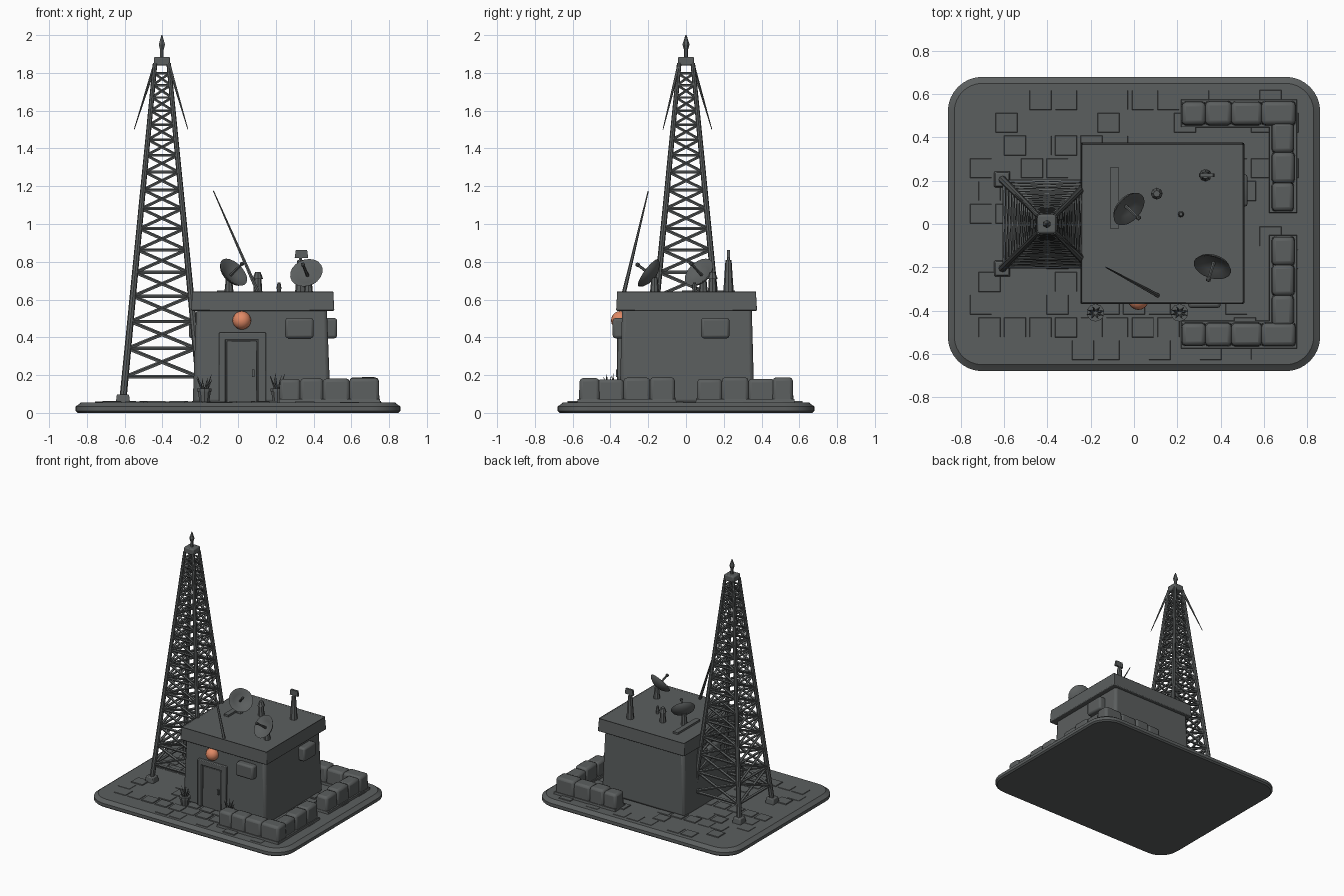
import bpy, bmesh, math, random
from mathutils import Vector, Matrix

if "Cube" in bpy.data.objects:
    bpy.data.objects.remove(bpy.data.objects["Cube"])

random.seed(4)


def material(name, rgb):
    m = bpy.data.materials.new(name)
    m.diffuse_color = (*rgb, 1)
    m.use_nodes = True
    m.node_tree.nodes["Principled BSDF"].inputs["Base Color"].default_value = m.diffuse_color
    return m


GREY = material("slate grey", (0.105, 0.113, 0.113))
ORANGE = material("lamp orange", (0.75, 0.25, 0.13))


def finish(bm, name, mat=GREY, bevel=0, angle=35):
    bmesh.ops.recalc_face_normals(bm, faces=bm.faces[:])
    me = bpy.data.meshes.new(name)
    bm.to_mesh(me)
    bm.free()
    ob = bpy.data.objects.new(name, me)
    bpy.context.collection.objects.link(ob)
    me.materials.append(mat)
    if bevel:
        b = ob.modifiers.new("soft edges", 'BEVEL')
        b.width, b.segments = bevel, 2
    bpy.ops.object.select_all(action='DESELECT')
    ob.select_set(True)
    bpy.context.view_layer.objects.active = ob
    bpy.ops.object.shade_smooth_by_angle(angle=math.radians(angle))
    return ob


def add_box(bm, x0, x1, y0, y1, z0, z1, tx=0, ty=0):
    """Box, with the top narrowed by tx and ty on each side."""
    v = [bm.verts.new(p) for p in (
        (x0, y0, z0), (x1, y0, z0), (x1, y1, z0), (x0, y1, z0),
        (x0 + tx, y0 + ty, z1), (x1 - tx, y0 + ty, z1),
        (x1 - tx, y1 - ty, z1), (x0 + tx, y1 - ty, z1))]
    for f in ((3, 2, 1, 0), (0, 1, 5, 4), (1, 2, 6, 5), (2, 3, 7, 6), (3, 0, 4, 7)):
        bm.faces.new([v[i] for i in f])
    return bm.faces.new(v[4:])


def add_strut(bm, a, b, r0, r1=None, sides=6):
    a, b = Vector(a), Vector(b)
    d = b - a
    mat = Matrix.Translation((a + b) / 2) @ d.to_track_quat('Z', 'Y').to_matrix().to_4x4()
    bmesh.ops.create_cone(bm, cap_ends=True, segments=sides, radius1=r0,
                          radius2=r0 if r1 is None else r1, depth=d.length, matrix=mat)


def box(name, *dims, bevel=0, **kw):
    bm = bmesh.new()
    add_box(bm, *dims, **kw)
    return finish(bm, name, bevel=bevel)


def loft(bm, rings):
    loops = [[bm.verts.new(p) for p in ring] for ring in rings]
    for a, b in zip(loops, loops[1:]):
        for i in range(len(a)):
            j = (i + 1) % len(a)
            bm.faces.new((a[i], a[j], b[j], b[i]))
    bm.faces.new(loops[0][::-1])
    bm.faces.new(loops[-1])


# Base slab with rounded corners and a stepped rim
def rounded_rect(inset, z):
    hx, hy, r, pts = 0.86 - inset, 0.68 - inset, 0.16 - inset, []
    for k, (sx, sy) in enumerate(((1, 1), (-1, 1), (-1, -1), (1, -1))):
        for i in range(9):
            t = math.radians(90 * k + 90 * i / 8)
            pts.append((sx * (hx - r) + r * math.cos(t), sy * (hy - r) + r * math.sin(t), z))
    return pts


bm = bmesh.new()
loft(bm, [rounded_rect(i, z) for i, z in
          ((0.012, 0), (0, 0.01), (0, 0.034), (0.015, 0.044), (0.03, 0.056))])
finish(bm, "base_slab")

# Slightly raised paving stones
bm = bmesh.new()
for ix in range(13):
    for iy in range(12):
        if random.random() < 0.45:
            x = -0.76 + ix * 0.118 + (iy % 2) * 0.04
            y = -0.63 + iy * 0.105
            if x + 0.11 < 0.78 and not (abs(x) > 0.6 and abs(y + 0.05) > 0.5):
                add_box(bm, x, x + 0.105, y, y + 0.095, 0.05,
                        0.058 + random.random() * 0.005, tx=0.004, ty=0.004)
finish(bm, "paving_stones")

# Hut walls
box("hut_walls", -0.24, 0.49, -0.352, 0.362, 0.05, 0.56, bevel=0.02, tx=0.02, ty=0.014)

# Roof slab with a sunken top
bm = bmesh.new()
top = add_box(bm, -0.248, 0.51, -0.37, 0.376, 0.54, 0.645, tx=0.006, ty=0.006)
bmesh.ops.inset_region(bm, faces=[top], thickness=0.07)
bmesh.ops.translate(bm, verts=top.verts[:], vec=(0, 0, -0.012))
finish(bm, "roof_slab", bevel=0.012)
box("roof_strip", -0.11, -0.07, -0.02, 0.26, 0.625, 0.648)

# Door and its frame
for n, d in (("left_door_jamb", (-0.10, -0.065, 0.055, 0.425)),
             ("right_door_jamb", (0.105, 0.148, 0.055, 0.425)),
             ("door_lintel", (-0.10, 0.148, 0.385, 0.425))):
    box(n, d[0], d[1], -0.364, -0.32, d[2], d[3], bevel=0.005)
box("door_panel", -0.06, 0.10, -0.356, -0.32, 0.055, 0.38, bevel=0.004)
box("door_handle", 0.075, 0.088, -0.37, -0.34, 0.19, 0.23)

# Wall boxes on the front and both sides
box("front_wall_box", 0.25, 0.40, -0.388, -0.32, 0.395, 0.502, bevel=0.014)
box("right_wall_box", 0.45, 0.525, 0.08, 0.23, 0.395, 0.502, bevel=0.014)
box("left_wall_box", -0.26, -0.2, -0.07, 0.08, 0.395, 0.502, bevel=0.014)

# Orange lamp above the door
bm = bmesh.new()
bmesh.ops.create_uvsphere(bm, u_segments=16, v_segments=10, radius=0.049,
                          matrix=Matrix.Translation((0.02, -0.348, 0.49)))
finish(bm, "door_lamp", ORANGE)

# Low L-shaped walls made of rounded blocks, mirrored front to back
for side, s in (("back", 1), ("front", -1)):
    bm, foot = bmesh.new(), bmesh.new()

    def block(b, x0, x1, y0, y1, z0, z1, t):
        add_box(b, x0, x1, min(s * y0, s * y1), max(s * y0, s * y1), z0, z1, tx=t, ty=t)

    xs, ys = (0.222, 0.33, 0.45, 0.59, 0.745), (0.06, 0.19, 0.33, 0.47)
    for a, b in zip(xs, xs[1:]):
        j = random.uniform(-0.006, 0.006)
        block(bm, a - 0.004, b + 0.004, 0.455, 0.567 + j / 2, 0.05, 0.184 + j, 0.004)
    for a, b in zip(ys, ys[1:]):
        j = random.uniform(-0.006, 0.006)
        block(bm, 0.635, 0.742 + j / 2, a - 0.004, b + 0.004, 0.05, 0.184 + j, 0.004)
    block(foot, 0.215, 0.755, 0.445, 0.577, 0.05, 0.073, 0.004)
    block(foot, 0.622, 0.755, 0.05, 0.46, 0.05, 0.073, 0.004)
    finish(bm, side + "_low_wall", bevel=0.018, angle=50)
    finish(foot, side + "_low_wall_footing")

# Lattice tower: legs, feet and crossed braces
CX, Z0, Z1 = -0.403, 0.06, 1.85
CORNERS = ((-1, -1), (1, -1), (1, 1), (-1, 1))


def half(z):
    return 0.207 + (0.036 - 0.207) * (z - Z0) / (Z1 - Z0)


def leg(c, z):
    return (CX + c[0] * half(z), c[1] * half(z), z)


bm, feet = bmesh.new(), bmesh.new()
for c in CORNERS:
    add_strut(bm, leg(c, Z0), leg(c, Z1), 0.019, 0.012, 8)
    fx, fy, _ = leg(c, 0.07)
    add_box(feet, fx - 0.038, fx + 0.038, fy - 0.038, fy + 0.038, 0.05, 0.098, tx=0.006, ty=0.006)
finish(bm, "tower_legs")
finish(feet, "tower_feet", bevel=0.006)

levels = [0.19]
while levels[-1] < 1.78:
    levels.append(levels[-1] + 0.055 + 0.30 * (2 * half(levels[-1]) - 0.07))
bm = bmesh.new()
for a, b in zip(levels, levels[1:] + [None]):
    r = 0.006 + 0.024 * half(a)
    for i in range(4):
        p, q = CORNERS[i], CORNERS[(i + 1) % 4]
        add_strut(bm, leg(p, a), leg(q, a), r, sides=5)
        if b:
            add_strut(bm, leg(p, a), leg(q, b), r, sides=5)
            add_strut(bm, leg(q, a), leg(p, b), r, sides=5)
finish(bm, "tower_braces")

# Tower cap, spire and two drooping rods
box("tower_cap", CX - 0.043, CX + 0.043, -0.043, 0.043, 1.838, 1.885, bevel=0.008)
bm = bmesh.new()
add_strut(bm, (CX, 0, 1.88), (CX, 0, 1.93), 0.011, 0.011)
add_strut(bm, (CX, 0, 1.92), (CX, 0, 1.95), 0.010, 0.019)
add_strut(bm, (CX, 0, 1.95), (CX, 0, 2.0), 0.019, 0.003)
finish(bm, "tower_spire")
bm = bmesh.new()
add_strut(bm, (CX - 0.035, 0.035, 1.85), (-0.55, 0.137, 1.50), 0.010, 0.002)
add_strut(bm, (CX + 0.035, -0.035, 1.85), (-0.265, -0.122, 1.50), 0.010, 0.002)
finish(bm, "drooping_rods")


# Roof dishes: a shallow bowl of revolution, feed rod and post
def dish(name, pos, normal):
    bm = bmesh.new()
    prof = ((0.012, -0.03), (0.05, -0.02), (0.078, -0.004), (0.089, 0.012),
            (0.082, 0.012), (0.05, -0.006), (0.012, -0.014))
    loft(bm, [[(r * math.cos(k * math.pi / 10), r * math.sin(k * math.pi / 10), z)
               for k in range(20)] for r, z in prof])
    add_strut(bm, (0, 0, -0.025), (0, 0, 0.085), 0.009, 0.007)
    bmesh.ops.create_icosphere(bm, subdivisions=1, radius=0.013,
                               matrix=Matrix.Translation((0, 0, 0.085)))
    n = Vector(normal).normalized()
    bm.transform(Matrix.Translation(pos) @ n.to_track_quat('Z', 'Y').to_matrix().to_4x4())
    back = Vector(pos) - n * 0.03
    add_strut(bm, (back.x, back.y, 0.62), back, 0.026, 0.016, 8)
    finish(bm, name)


dish("left_dish", (-0.03, 0.075, 0.738), (0.55, -0.5, 0.55))
dish("right_dish", (0.365, -0.19, 0.735), (-0.22, -0.7, 0.52))

# Slanted whip antenna, vents and a small vaned post on the roof
bm = bmesh.new()
add_strut(bm, (0.11, -0.33, 0.63), (-0.13, -0.20, 1.175), 0.011, 0.003)
finish(bm, "whip_antenna")
for n, x, y, r, h in (("large_vent", 0.105, 0.14, 0.025, 0.745),
                      ("small_vent", 0.217, 0.045, 0.013, 0.69)):
    bm = bmesh.new()
    add_strut(bm, (x, y, 0.62), (x, y, h - 0.03), r, r * 0.75, 8)
    add_strut(bm, (x, y, h - 0.035), (x, y, h), r * 1.1, r * 0.6, 8)
    finish(bm, n)
bm = bmesh.new()
add_strut(bm, (0.33, 0.225, 0.62), (0.33, 0.225, 0.81), 0.029, 0.016, 8)
add_strut(bm, (0.33, 0.225, 0.80), (0.33, 0.225, 0.85), 0.009)
add_box(bm, 0.30, 0.372, 0.217, 0.233, 0.82, 0.862, tx=0.006)
finish(bm, "vaned_post")

# Potted grasses beside the door
for n, x in (("left", -0.178), ("right", 0.21)):
    bm = bmesh.new()
    add_strut(bm, (x, -0.41, 0.05), (x, -0.41, 0.115), 0.026, 0.036, 10)
    add_strut(bm, (x, -0.41, 0.112), (x, -0.41, 0.13), 0.041, 0.041, 10)
    finish(bm, n + "_pot")
    bm = bmesh.new()
    for k in range(8):
        t = k * math.pi / 4 + 0.3
        d = Vector((math.cos(t), math.sin(t) * 0.7, 0))
        p = Vector((x, -0.41, 0.12)) + d * 0.012
        add_strut(bm, p, p + d * 0.03 + Vector((0, 0, random.uniform(0.04, 0.09))), 0.007, 0.001, 4)
    finish(bm, n + "_grass")
